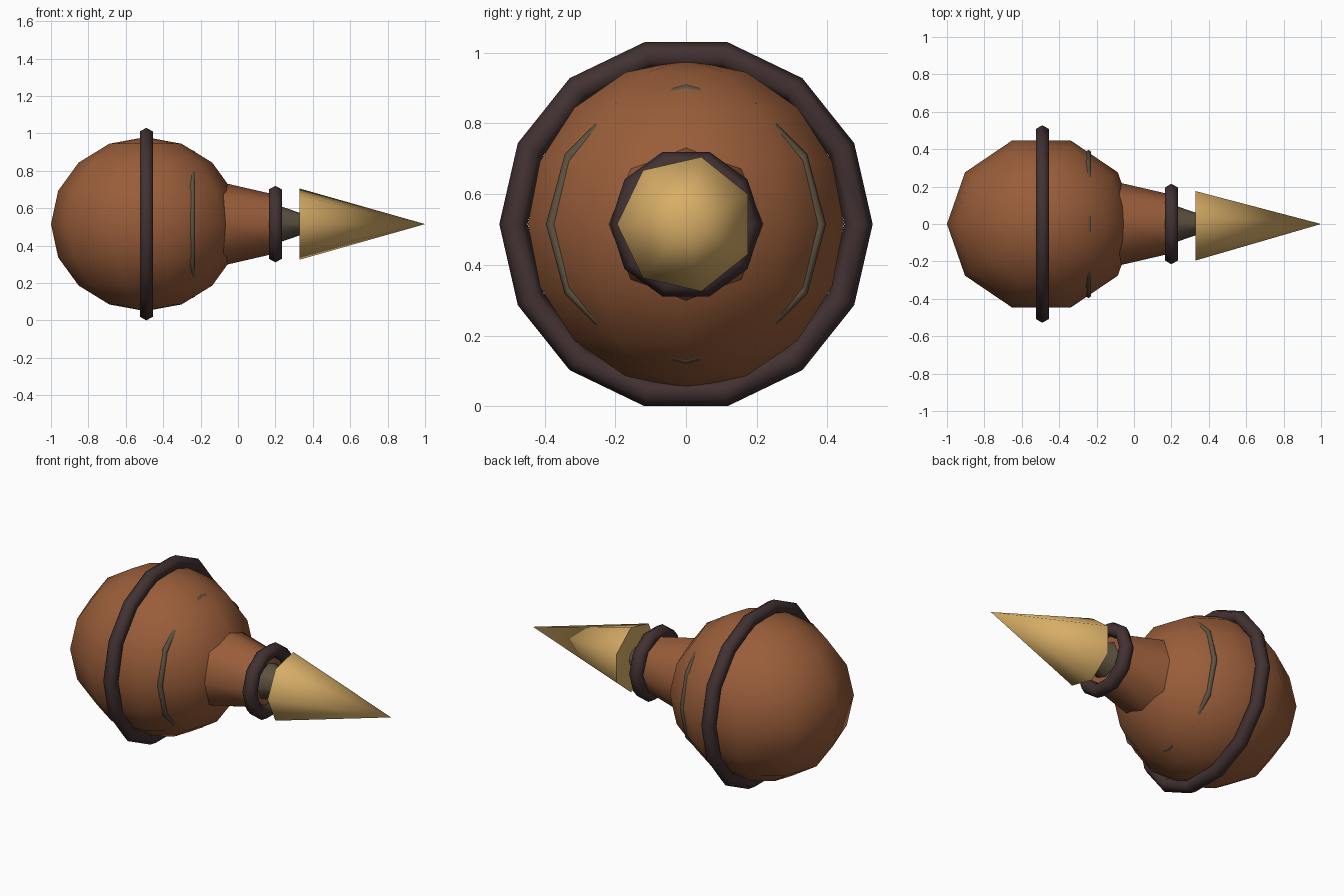
import bpy
import bmesh
from math import cos, sin, pi, radians
from mathutils import Vector

MID = 0.515  # height of the long axis

cube = bpy.data.objects.get("Cube")
if cube:
    bpy.data.objects.remove(cube, do_unlink=True)


def material(name, rgb):
    mat = bpy.data.materials.new(name)
    mat.use_nodes = True
    colour = (*rgb, 1)
    mat.diffuse_color = colour
    bsdf = next(n for n in mat.node_tree.nodes if n.type == 'BSDF_PRINCIPLED')
    bsdf.inputs["Base Color"].default_value = colour
    return mat


BROWN = material("warm brown", (0.32, 0.11, 0.042))
DARK = material("dark band", (0.055, 0.031, 0.032))
OLIVE = material("dull olive", (0.11, 0.085, 0.052))
GOLD = material("gold", (0.68, 0.42, 0.135))


def lathe(name, profile, sides, mat, axis='X', closed=False, start=0.0):
    """Turn a profile of (along, radius) points around the x or z axis."""
    bm = bmesh.new()
    loops = []
    for i in range(sides):
        a = start + 2 * pi * i / sides
        loop = []
        for s, r in profile:
            p = (s, r * cos(a), r * sin(a)) if axis == 'X' else (r * cos(a), r * sin(a), s)
            loop.append(bm.verts.new(Vector(p)))
        loops.append(loop)
    n = len(profile)
    for i in range(sides):
        a, b = loops[i], loops[(i + 1) % sides]
        for j in range(n if closed else n - 1):
            k = (j + 1) % n
            bm.faces.new((a[j], a[k], b[k], b[j]))
    bmesh.ops.remove_doubles(bm, verts=bm.verts[:], dist=1e-5)
    bmesh.ops.recalc_face_normals(bm, faces=bm.faces[:])
    mesh = bpy.data.meshes.new(name)
    bm.to_mesh(mesh)
    bm.free()
    mesh.materials.append(mat)
    obj = bpy.data.objects.new(name, mesh)
    bpy.context.collection.objects.link(obj)
    obj.location.z = MID
    bpy.ops.object.select_all(action='DESELECT')
    obj.select_set(True)
    bpy.context.view_layer.objects.active = obj
    bpy.ops.object.shade_smooth_by_angle(angle=radians(70))
    return obj


def ring(name, x, major, minor, sides, mat):
    """Ring around the long axis with a six-sided section."""
    section = [(x + minor * sin(k * pi / 3), major + minor * cos(k * pi / 3)) for k in range(6)]
    return lathe(name, section, sides, mat, closed=True)


def cone(name, x0, r0, x1, r1, sides, mat, start=0.0):
    """Capped cone along the long axis."""
    return lathe(name, [(x0, 0), (x0, r0), (x1, r1), (x1, 0)], sides, mat, start=start)


# Round body with upright poles, slightly long
arc = [(-cos(k * pi / 8), sin(k * pi / 8)) for k in range(9)]
body = lathe("body", arc, 10, BROWN, axis='Z')
body.scale = (0.505, 0.47, 0.465)
body.location.x = -0.495

# Bands around the body
ring("body_band", -0.49, 0.488, 0.04, 14, DARK)
ring("inset_band", -0.244, 0.38, 0.016, 12, OLIVE)

# Neck, collar and nozzle
cone("neck", -0.10, 0.226, 0.20, 0.157, 8, BROWN)
ring("collar", 0.20, 0.175, 0.04, 10, DARK)
cone("nozzle", 0.18, 0.112, 0.36, 0.05, 8, OLIVE)

# Pointed tip
cone("tip", 0.33, 0.195, 1.0, 0.0, 7, GOLD, start=pi)
